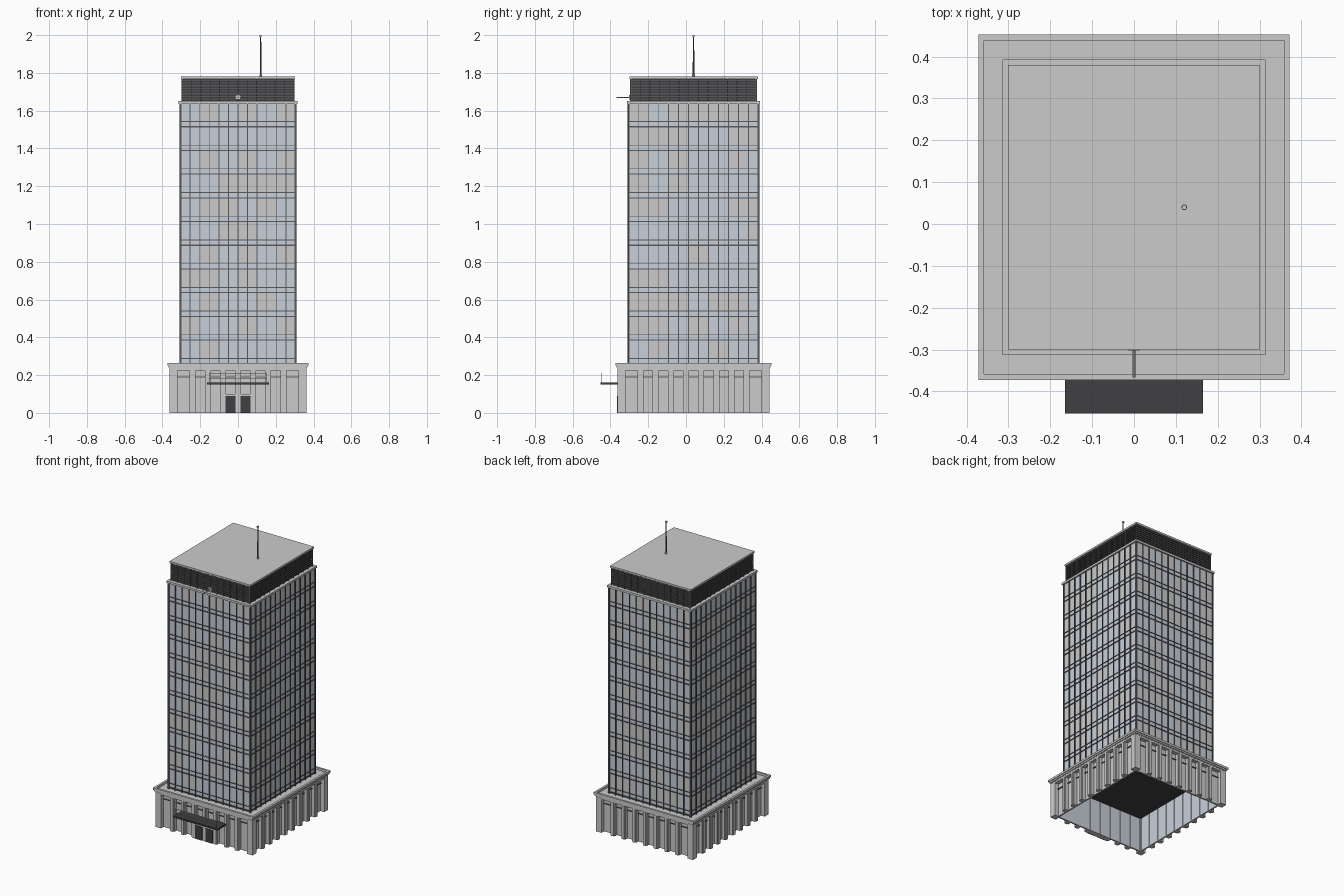
import bpy, bmesh, random
from mathutils import Matrix, Vector

if "Cube" in bpy.data.objects:
    bpy.data.objects.remove(bpy.data.objects["Cube"])

random.seed(4)
CY = 0.04                                  # plan centre of the building


def material(name, c):
    m = bpy.data.materials.new(name)
    m.diffuse_color = (*c, 1)
    m.use_nodes = True
    m.node_tree.nodes["Principled BSDF"].inputs["Base Color"].default_value = m.diffuse_color
    return m


GLASS = material("glass", (0.58, 0.63, 0.70))
DARK = material("dark_metal", (0.05, 0.05, 0.055))
FRAME = material("frame_metal", (0.10, 0.10, 0.11))


def boxes(name, items, mat=None):
    """One object from boxes given as (x0, x1, y0, y1, z0, z1)."""
    bm = bmesh.new()
    for x0, x1, y0, y1, z0, z1 in items:
        m = Matrix.Translation(((x0 + x1) / 2, (y0 + y1) / 2, (z0 + z1) / 2))
        s = Matrix.Diagonal((abs(x1 - x0), abs(y1 - y0), abs(z1 - z0), 1))
        bmesh.ops.create_cube(bm, size=1, matrix=m @ s)
    me = bpy.data.meshes.new(name)
    bm.to_mesh(me)
    bm.free()
    ob = bpy.data.objects.new(name, me)
    bpy.context.collection.objects.link(ob)
    if mat:
        me.materials.append(mat)
    return ob


def on_side(side, hx, hy, u0, u1, d0, d1, z0, z1):
    """Box on a facade: u runs along the wall, d points outward."""
    if side == 0:
        return (u0, u1, CY - hy - d1, CY - hy - d0, z0, z1)
    if side == 1:
        return (hx + d0, hx + d1, CY + u0, CY + u1, z0, z1)
    if side == 2:
        return (-u1, -u0, CY + hy + d0, CY + hy + d1, z0, z1)
    return (-hx - d1, -hx - d0, CY - u1, CY - u0, z0, z1)


def slab(hx, hy, z0, z1):
    return (-hx, hx, CY - hy, CY + hy, z0, z1)


def ring(hx, hy, t, z0, z1):
    return [(-hx, hx, CY - hy, CY - hy + t, z0, z1), (-hx, hx, CY + hy - t, CY + hy, z0, z1),
            (-hx, -hx + t, CY - hy + t, CY + hy - t, z0, z1), (hx - t, hx, CY - hy + t, CY + hy - t, z0, z1)]


def rod(name, loc, r1, r2, length, axis="Z", mat=None, sides=10):
    bm = bmesh.new()
    rot = Matrix.Rotation(1.5707963, 4, "X") if axis == "Y" else Matrix()
    bmesh.ops.create_cone(bm, cap_ends=True, segments=sides, radius1=r1, radius2=r2, depth=length,
                          matrix=Matrix.Translation(loc) @ rot)
    me = bpy.data.meshes.new(name)
    bm.to_mesh(me)
    bm.free()
    ob = bpy.data.objects.new(name, me)
    bpy.context.collection.objects.link(ob)
    if mat:
        me.materials.append(mat)
    return ob


# Podium: piers, recessed bays, transoms, inner glazing
PX, PY = 0.362, 0.403
piers, infill, inner, bars = [], [], [], []
for s in range(4):
    h = (PX, PY)[s % 2]
    n = (8, 9)[s % 2]
    e = h - 0.042                          # corner piers are wide
    w = 2 * e / n
    P = lambda *a: on_side(s, PX, PY, *a)
    piers += [P(-h, -e, -0.042, 0, 0, 0.235), P(e, h, -0.042, 0, 0, 0.235),
              P(-e, e, -0.03, -0.001, 0.225, 0.24)]
    for i in range(n):
        c = -e + (i + 0.5) * w
        if i:
            u = -e + i * w
            piers += [P(u - 0.016, u + 0.016, -0.03, -0.006, 0, 0.225),
                      P(u - 0.009, u + 0.009, -0.006, 0, 0, 0.225)]
        infill.append(P(c - w / 2, c + w / 2, -0.034, -0.028, 0, 0.235))
        inner.append(P(c - w / 2 + 0.004, c + w / 2 - 0.004, -0.038, -0.034, 0, 0.232))
        bars += [P(c - w / 2, c + w / 2, -0.028, -0.022, 0.187, 0.192)]
boxes("podium_piers", piers)
boxes("podium_infill", infill)
boxes("podium_inner_glazing", inner, GLASS)
boxes("podium_transoms", bars, FRAME)
boxes("podium_ceiling", [slab(PX - 0.034, PY - 0.034, 0.228, 0.236)], DARK)
boxes("podium_terrace", [slab(PX, PY, 0.236, 0.25)])
boxes("podium_cornice", ring(0.367, 0.408, 0.012, 0.24, 0.25) + ring(0.372, 0.413, 0.014, 0.25, 0.264))

# Tower: core, panes, spandrels and dark frame grid
TX, TY, Z0, FH, N = 0.304, 0.343, 0.26, 0.1255, 11
boxes("tower_core", [slab(TX - 0.004, TY - 0.004, 0.25, 1.64)])
front = ["1", "035", "14", "013", "135", "23", "124", "2345", "1" "35", "", "135"]
right = ["14", "0135", "01245", "01", "3", "6", "0156", "02", "025", "01256", "023456"]
panes, blinds, frame = [], [], []
for s in range(4):
    h = (TX, TY)[s % 2]
    n = (12, 13)[s % 2]
    w = 2 * h / n
    T = lambda *a: on_side(s, TX, TY, *a)
    for f in range(N):
        z = Z0 + f * FH
        panes.append(T(-h, h, -0.004, 0, z, z + 0.028))
        frame += [T(-h, h, 0, 0.004, z - 0.003, z + 0.003), T(-h, h, 0, 0.004, z + 0.026, z + 0.030)]
        for k in range((n + 1) // 2):
            u0, u1 = -h + 2 * k * w, min(h, -h + 2 * (k + 1) * w)
            if s < 2:
                shut = str(k) in (front, right)[s][f]
            else:
                shut = random.random() < 0.38
            (blinds if shut else panes).append(T(u0, u1, -0.004, 0, z + 0.028, z + FH))
    for i in range(1, n):
        u = -h + i * w
        frame.append(T(u - 0.0022, u + 0.0022, 0, 0.006, 0.25, 1.64))
for x in (-TX, TX):
    for y in (CY - TY, CY + TY):
        frame.append((x - 0.005, x + 0.005, y - 0.005, y + 0.005, 0.25, 1.64))
boxes("tower_glass", panes, GLASS)
boxes("tower_blinds", blinds)
boxes("tower_frame", frame, FRAME)
boxes("tower_cornice", [slab(0.314, 0.353, 1.636, 1.65)])

# Crown: louvred plant storey with flat roof
CX, CYH = 0.294, 0.333
boxes("crown_core", [slab(CX - 0.004, CYH - 0.004, 1.65, 1.77)], DARK)
slats, posts = [], []
for s in range(4):
    h = (CX, CYH)[s % 2]
    n = (12, 13)[s % 2]
    for j in range(8):
        z = 1.658 + j * 0.0142
        slats.append(on_side(s, CX, CYH, -h, h, -0.004, 0.002, z, z + 0.006))
    for i in range(n + 1):
        u = -h + 2 * h * i / n
        posts.append(on_side(s, CX, CYH, u - 0.002, u + 0.002, -0.004, 0.004, 1.65, 1.77))
boxes("crown_slats", slats, FRAME)
boxes("crown_posts", posts, FRAME)
boxes("crown_roof", [slab(0.301, 0.34, 1.768, 1.78)])

# Antenna and front flagpole
rod("antenna_base", (0.12, 0.04, 1.785), 0.007, 0.007, 0.014)
rod("antenna_mast", (0.12, 0.04, 1.885), 0.005, 0.003, 0.21, mat=FRAME)
boxes("antenna_tip", [(0.115, 0.125, 0.035, 0.045, 1.99, 2.0)])
boxes("flagpole_bracket", [(-0.013, 0.013, -0.302, -0.292, 1.658, 1.682)])
rod("flagpole", (0, -0.333, 1.67), 0.0035, 0.0035, 0.068, "Y")

# Entrance: canopy, railing frame and double doors
boxes("canopy", [(-0.165, 0.165, -0.453, -0.36, 0.149, 0.160)], DARK)
rail = [(-0.152, 0.152, -0.451, -0.448, z, z + 0.003) for z in (0.182, 0.208)]
rail += [(x - 0.0015, x + 0.0015, -0.451, -0.448, 0.16, 0.211) for x in (-0.152, 0.152)]
boxes("canopy_railing", rail)
boxes("door_surround", [(-0.075, 0.075, -0.362, -0.33, 0, 0.1)])
boxes("entrance_doors", [(a, a + 0.054, -0.365, -0.355, 0, 0.09) for a in (-0.066, 0.012)], DARK)
